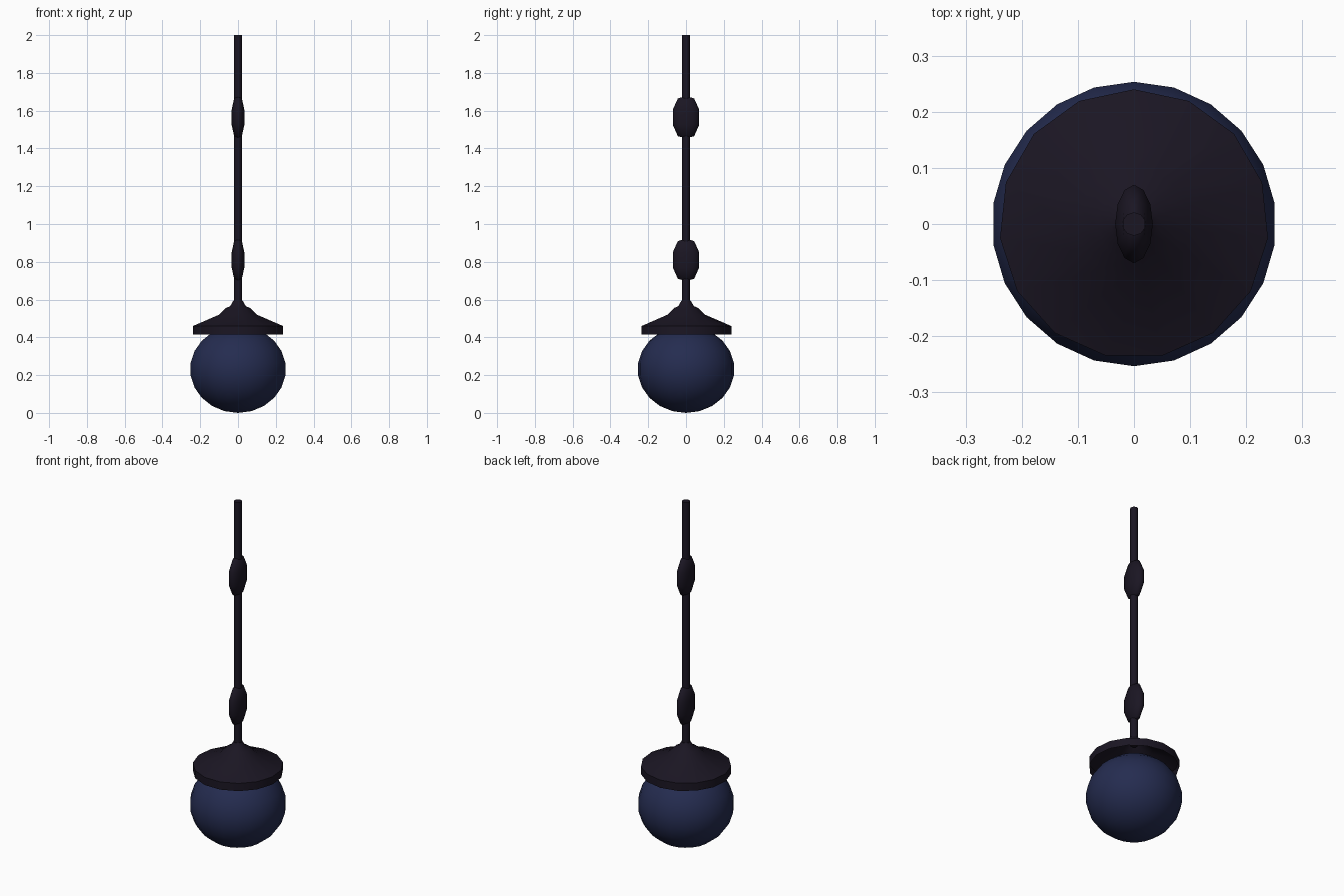
import bpy, bmesh, math

if "Cube" in bpy.data.objects:
    bpy.data.objects.remove(bpy.data.objects["Cube"])


def material(name, color):
    m = bpy.data.materials.new(name)
    m.diffuse_color = (*color, 1)
    m.use_nodes = True
    m.node_tree.nodes["Principled BSDF"].inputs["Base Color"].default_value = m.diffuse_color
    return m


metal = material("dark_metal", (0.0105, 0.0078, 0.0165))
glass = material("blue_glass", (0.018, 0.025, 0.08))


def lathe(name, profile, sides, mat, sx=1.0, sy=1.0, z=0.0, angle=40):
    """Revolve (radius, height) points; radius 0 makes a pole. First corner on +y."""
    bm = bmesh.new()
    rings = []
    for r, h in profile:
        if r == 0:
            rings.append([bm.verts.new((0, 0, z + h))] * sides)
        else:
            rings.append([bm.verts.new((-sx * r * math.sin(math.tau * i / sides),
                                        sy * r * math.cos(math.tau * i / sides), z + h))
                          for i in range(sides)])
    for low, high in zip(rings, rings[1:]):
        for i in range(sides):
            j = (i + 1) % sides
            quad = list(dict.fromkeys((low[i], low[j], high[j], high[i])))
            bm.faces.new(quad)
    me = bpy.data.meshes.new(name)
    bm.to_mesh(me)
    bm.free()
    me.materials.append(mat)
    ob = bpy.data.objects.new(name, me)
    bpy.context.collection.objects.link(ob)
    bpy.ops.object.select_all(action='DESELECT')
    ob.select_set(True)
    bpy.context.view_layer.objects.active = ob
    bpy.ops.object.shade_smooth_by_angle(angle=math.radians(angle))
    return ob


# Slightly flattened glass globe
bands = 11
globe = [(0.256 * math.sin(math.pi * k / bands), 0.231 - 0.231 * math.cos(math.pi * k / bands))
         for k in range(1, bands)]
lathe("globe", [(0, 0)] + globe + [(0, 0.462)], 22, glass)

# Hollow shade cap, open underneath, with a small collar on top
lathe("shade_cap", [(0.24, 0.415), (0.24, 0.46), (0.10, 0.52), (0.065, 0.555),
                    (0.042, 0.565), (0.024, 0.595), (0, 0.595)], 15, metal)

# Hanging rod
lathe("rod", [(0, 0.55), (0.021, 0.55), (0.021, 2.0), (0, 2.0)], 10, metal)

# Flattened beads on the rod
bead = [(0, -0.112), (0.043, -0.1), (0.07, -0.04), (0.07, 0.04), (0.043, 0.1), (0, 0.112)]
for label, height in (("lower", 0.81), ("upper", 1.565)):
    lathe(label + "_bead", bead, 12, metal, sx=0.48, z=height, angle=60)
